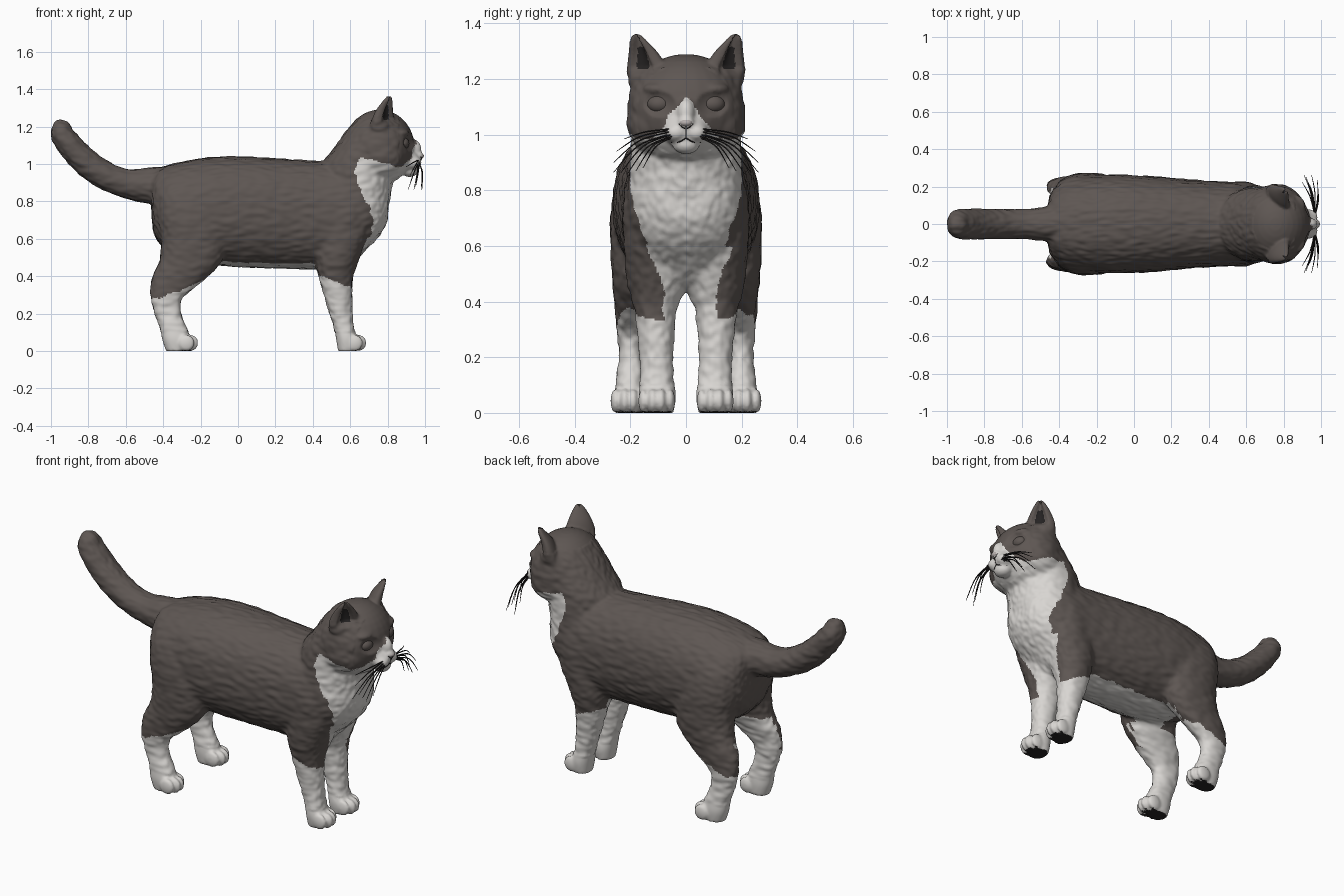
import bpy, bmesh, math
from mathutils import Vector, noise
from mathutils.bvhtree import BVHTree

if "Cube" in bpy.data.objects:
    bpy.data.objects.remove(bpy.data.objects["Cube"])


def material(name, rgb):
    m = bpy.data.materials.new(name)
    m.diffuse_color = (*rgb, 1)
    m.use_nodes = True
    m.node_tree.nodes["Principled BSDF"].inputs["Base Color"].default_value = m.diffuse_color
    return m


DARK = material("dark_fur", (0.112, 0.094, 0.086))
WHITE = material("white_fur", (0.69, 0.67, 0.645))
BLACK = material("black", (0.018, 0.016, 0.016))
NOSE = material("nose_grey", (0.46, 0.42, 0.41))


def spline(rows, n=6):
    """Catmull-Rom interpolation of tuples."""
    out = []
    for i in range(len(rows) - 1):
        a, b, c, d = (rows[max(i - 1, 0)], rows[i], rows[i + 1], rows[min(i + 2, len(rows) - 1)])
        for k in range(n):
            t = k / n
            out.append([0.5 * (2 * q + (r - p) * t + (2 * p - 5 * q + 4 * r - s) * t * t
                               + (3 * q - p - 3 * r + s) * t ** 3) for p, q, r, s in zip(a, b, c, d)])
    return out + [list(rows[-1])]


def ring(centre, u, v, sides=32, e=2.0):
    """Superellipse ring with half axes u and v."""
    pts = []
    for k in range(sides):
        t = 2 * math.pi * k / sides
        c, s = math.cos(t), math.sin(t)
        pts.append(Vector(centre) + Vector(u) * math.copysign(abs(c) ** (2 / e), c)
                   + Vector(v) * math.copysign(abs(s) ** (2 / e), s))
    return pts


def loft(bm, rings):
    vs = [[bm.verts.new(p) for p in r] for r in rings]
    n = len(vs[0])
    for a, b in zip(vs, vs[1:]):
        for i in range(n):
            bm.faces.new((a[i], a[(i + 1) % n], b[(i + 1) % n], b[i]))
    bm.faces.new(vs[0])
    bm.faces.new(vs[-1])


def tube(bm, rows, ref, sides=24):
    """Rows of x, y, z, radius along ref, radius across."""
    rows = spline(rows)
    rings = []
    for i, r in enumerate(rows):
        t = (Vector(rows[min(i + 1, len(rows) - 1)][:3]) - Vector(rows[max(i - 1, 0)][:3])).normalized()
        u = (Vector(ref) - t * t.dot(Vector(ref))).normalized()
        rings.append(ring(r[:3], u * r[3], t.cross(u) * r[4], sides))
    loft(bm, rings)


def ball(bm, c, r):
    vs = bmesh.ops.create_uvsphere(bm, u_segments=28, v_segments=18, radius=1)["verts"]
    for v in vs:
        v.co = Vector((c[0] + v.co.x * r[0], c[1] + v.co.y * r[1], c[2] + v.co.z * r[2]))


def finish(bm, name, mats):
    bmesh.ops.recalc_face_normals(bm, faces=bm.faces)
    me = bpy.data.meshes.new(name)
    for f in bm.faces:
        f.smooth = True
    bm.to_mesh(me)
    for m in mats:
        me.materials.append(m)
    ob = bpy.data.objects.new(name, me)
    bpy.context.collection.objects.link(ob)
    return ob


def lookup(table, z):
    """Linear interpolation in a rising table of pairs."""
    for (z0, a), (z1, b) in zip(table, table[1:]):
        if z <= z1:
            return a + (b - a) * max(0, z - z0) / (z1 - z0)
    return table[-1][1]


bm = bmesh.new()
# torso: x, bottom, top, half width
torso = [(-.46, .74, .88, .07), (-.445, .62, .95, .16), (-.38, .54, .99, .222), (-.25, .485, 1.02, .252),
         (-.1, .458, 1.038, .262), (.1, .446, 1.035, .253), (.3, .441, 1.022, .235), (.45, .438, 1.012, .225),
         (.58, .45, 1.0, .22), (.68, .54, .97, .2), (.75, .61, .92, .16), (.8, .70, .87, .09)]
loft(bm, [ring((x, 0, (b + t) / 2), (0, w, 0), (0, 0, (t - b) / 2), 48, 2.25) for x, b, t, w in spline(torso)])
# neck: z, back, front, half width
neck = [(.7, .46, .79, .18), (.8, .44, .81, .205), (.9, .44, .825, .2), (1.0, .45, .85, .195), (1.05, .487, .86, .193),
        (1.1, .525, .86, .185), (1.15, .56, .87, .175), (1.2, .598, .87, .165), (1.25, .65, .86, .13)]
loft(bm, [ring(((a + b) / 2, 0, z), ((b - a) / 2, 0, 0), (0, w, 0), 40) for z, a, b, w in spline(neck)])
# tail
tube(bm, [(-.36, 0, .88, .1, .1), (-.46, 0, .885, .092, .098), (-.6, 0, .895, .08, .077), (-.74, 0, .955, .08, .074),
          (-.85, 0, 1.045, .083, .07), (-.93, 0, 1.14, .08, .064), (-.945, 0, 1.185, .068, .056),
          (-.955, 0, 1.217, .048, .04), (-.958, 0, 1.238, .012, .012)], (0, 1, 0))
# head, muzzle, nose bridge, nose and chin
ball(bm, (.757, 0, 1.09), (.187, .212, .2))
ball(bm, (.885, 0, 1.02), (.09, .09, .07))
ball(bm, (.933, 0, 1.078), (.048, .034, .055))
ball(bm, (.966, 0, 1.045), (.026, .03, .022))
ball(bm, (.918, 0, .966), (.045, .05, .036))
# legs: z, back, front, inner, outer
front_leg = [(0, .535, .63, .045, .16), (.06, .525, .64, .036, .17), (.12, .515, .62, .044, .165),
             (.2, .49, .612, .047, .165), (.3, .46, .61, .042, .175), (.38, .437, .612, .032, .187),
             (.43, .425, .625, .008, .2), (.5, .41, .65, -.01, .215), (.62, .42, .69, .04, .222), (.75, .46, .68, .06, .225),
             (.85, .5, .66, .1, .2)]
hind_leg = [(0, -.385, -.27, .15, .25), (.06, -.405, -.26, .145, .257), (.12, -.417, -.27, .15, .25),
            (.2, -.447, -.305, .155, .24), (.28, -.467, -.30, .15, .247), (.34, -.467, -.23, .14, .252),
            (.4, -.457, -.16, .12, .257), (.48, -.42, -.09, .09, .264), (.6, -.41, -.06, .06, .27),
            (.72, -.428, -.08, .05, .27), (.85, -.42, -.14, .05, .24), (.94, -.38, -.2, .06, .17)]
EAR_U, EAR_V = Vector((-.57, .82, 0)), Vector((.82, .57, 0))
ear = [(1.18, .768, .13, .09, .055), (1.24, .775, .14, .083, .043), (1.29, .784, .152, .064, .032),
       (1.335, .8, .17, .038, .02), (1.355, .808, .177, .022, .013), (1.364, .81, .179, .008, .006)]
for s in (1, -1):
    for leg in (front_leg, hind_leg):
        loft(bm, [ring(((a + b) / 2, s * (i + o) / 2, z), ((b - a) / 2, 0, 0), (0, (o - i) / 2, 0), 32, 2.2)
                  for z, a, b, i, o in spline(leg)])
    # toes
    for px, py in ((.643, .105), (-.256, .205)):
        for k, dx in ((-1.5, -.02), (-.5, 0), (.5, 0), (1.5, -.02)):
            ball(bm, (px + dx, s * (py + k * .0315), .043), (.044, .019, .044))
    # cheeks, whisker pads, brows and ears
    ball(bm, (.765, s * .12, 1.04), (.125, .093, .1))
    ball(bm, (.932, s * .036, 1.008), (.05, .043, .036))
    ball(bm, (.865, s * .095, 1.165), (.05, .06, .025))
    flip = Vector((1, s, 1))
    loft(bm, [ring(Vector((x, y, z)) * flip, EAR_U * flip * w, EAR_V * flip * t, 24) for z, x, y, w, t in spline(ear)])

# fuse all body parts into one skin
body = finish(bm, "cat_body", [DARK, WHITE, BLACK])
mod = body.modifiers.new("fuse", "REMESH")
mod.mode = "VOXEL"
mod.voxel_size = .0078
bpy.context.view_layer.update()
fused = body.evaluated_get(bpy.context.evaluated_depsgraph_get()).to_mesh()
bm = bmesh.new()
bm.from_mesh(fused)
body.modifiers.clear()


def fine_area(p):
    return p.z < .1 or (p.x > .86 and p.z > .92) or p.z > 1.24


soft = [v for v in bm.verts if not fine_area(v.co)]
for i in range(16):
    bmesh.ops.smooth_vert(bm, verts=bm.verts if i < 2 else soft, factor=.5, use_axis_x=True, use_axis_y=True, use_axis_z=True)
bm.normal_update()


def ear_inside(p, n):
    """0 at the ear's rim, 1 in the middle of its front."""
    if p.z < 1.215 or n.x < .1:
        return 0
    t = (p.z - 1.18) / .184
    s = ((p.x - .768 - .042 * t) * EAR_U.x + (abs(p.y) - .13 - .049 * t) * EAR_U.y) / (.098 * (1 - t) + .005)
    return max(0, 1 - (s / .78) ** 2) * min(1, (p.z - 1.215) / .03)


# eye sockets, ear hollows and fur relief
moves = []
for v in bm.verts:
    p, n = v.co, v.normal
    d = Vector(((abs(p.y) - .095) / .058, (p.z - 1.11) / .046)).length
    move = Vector()
    if p.x > .8 and d < 1:
        move.x -= .022 * (1 - d * d)
    move -= Vector((.82, math.copysign(.57, p.y), 0)) * .028 * ear_inside(p, n)
    if not fine_area(p):
        move += n * (.005 * noise.noise(Vector((p.x * 16, p.y * 44, p.z * 36))) + .0015)
    moves.append(move)
for v, m in zip(bm.verts, moves):
    v.co += m
    v.co.z = max(v.co.z, 0)
bm.normal_update()

CHEST_W = [(.43, .075), (.55, .12), (.65, .16), (.75, .19), (.85, .21), (.97, .25)]
CHEST_X = [(.5, .56), (.6, .67), (.7, .70), (.8, .68), (.88, .65), (.95, .62), (1.03, .65)]


def colour(p, n):
    if p.z < .006 and n.z < -.9:
        return 2
    if ear_inside(p, n) > .7 and p.z < 1.315:
        return 2
    q = p + noise.noise_vector(p * 22) * .012
    x, a, z = q.x, abs(q.y), q.z
    inward = n.y * math.copysign(1, p.y) < -.2
    side = .03 if p.y > 0 and z < .6 else 0  # the left foreleg is whiter
    muzzle = x > .84 and z > .93 and a < .75 * (1.14 - z)
    chest = .4 < z < 1.035 - .25 * (x - .66) and x > lookup(CHEST_X, z) and a < lookup(CHEST_W, z) + side
    front = x > .3 and (z < .41 - .42 * (x - .43) or (z < .5 and a < .08 + side))
    hind = x < -.02 and (z < .28 + max(0, x + .42) * .4 or (inward and z < .47))
    belly = z < .49 and n.z < -.55 and a < .12
    return 1 if muzzle or chest or front or hind or belly else 0


for f in bm.faces:
    f.material_index = colour(f.calc_center_median(), f.normal)
    f.smooth = True
tree = BVHTree.FromBMesh(bm)
bm.to_mesh(body.data)


def snap(y, z):
    """Point on the face seen from the front."""
    hit = tree.ray_cast(Vector((2, y, z)), Vector((-1, 0, 0)))[0]
    return hit if hit else Vector((.93, y, z))


# eyes
bm = bmesh.new()
for s in (1, -1):
    ball(bm, (snap(s * .095, 1.11).x - .022, s * .095, 1.11), (.038, .045, .034))
finish(bm, "eyes", [DARK])

# nose: a thin pad in front of the muzzle
bm = bmesh.new()
ball(bm, (.973, 0, 1.043), (.021, .024, .015))
finish(bm, "nose", [NOSE])

# mouth and nostril lines
bm = bmesh.new()
lines = [[(0, 1.03), (0, 1.01), (0, .988)]]
for s in (1, -1):
    lines += [[(0, .988), (s * .025, .974), (s * .052, .972)],
              [(s * .004, 1.022), (s * .014, 1.028), (s * .026, 1.04)]]
for line in lines:
    tube(bm, [(*snap(y, z), .0025, .0025) for y, z in line], (1, .1, .05), 6)
finish(bm, "mouth_lines", [BLACK])

# whiskers: root y, root z, tip x, tip y, tip z
bm = bmesh.new()
hairs = [(.06, 1.02, .90, .222, .985), (.065, 1.015, .92, .25, .94), (.06, 1.01, .95, .26, .9), (.065, 1.0, .91, .26, .865),
         (.055, 1.0, .98, .235, .862), (.06, .992, .94, .21, .86), (.05, .995, .985, .18, .87), (.055, .988, .95, .155, .88)]
for s in (1, -1):
    for y, z, tx, ty, tz in hairs:
        r = snap(s * y, z)
        mid = (r.x * .5 + tx * .5 + .006, s * (y * .45 + ty * .55), z * .7 + tz * .3)
        tube(bm, [(r.x - .004, s * y, z, .003, .003), (*mid, .003, .003), (tx, s * ty, tz, .0012, .0012)], (1, 0, 0), 6)
finish(bm, "whiskers", [BLACK])
